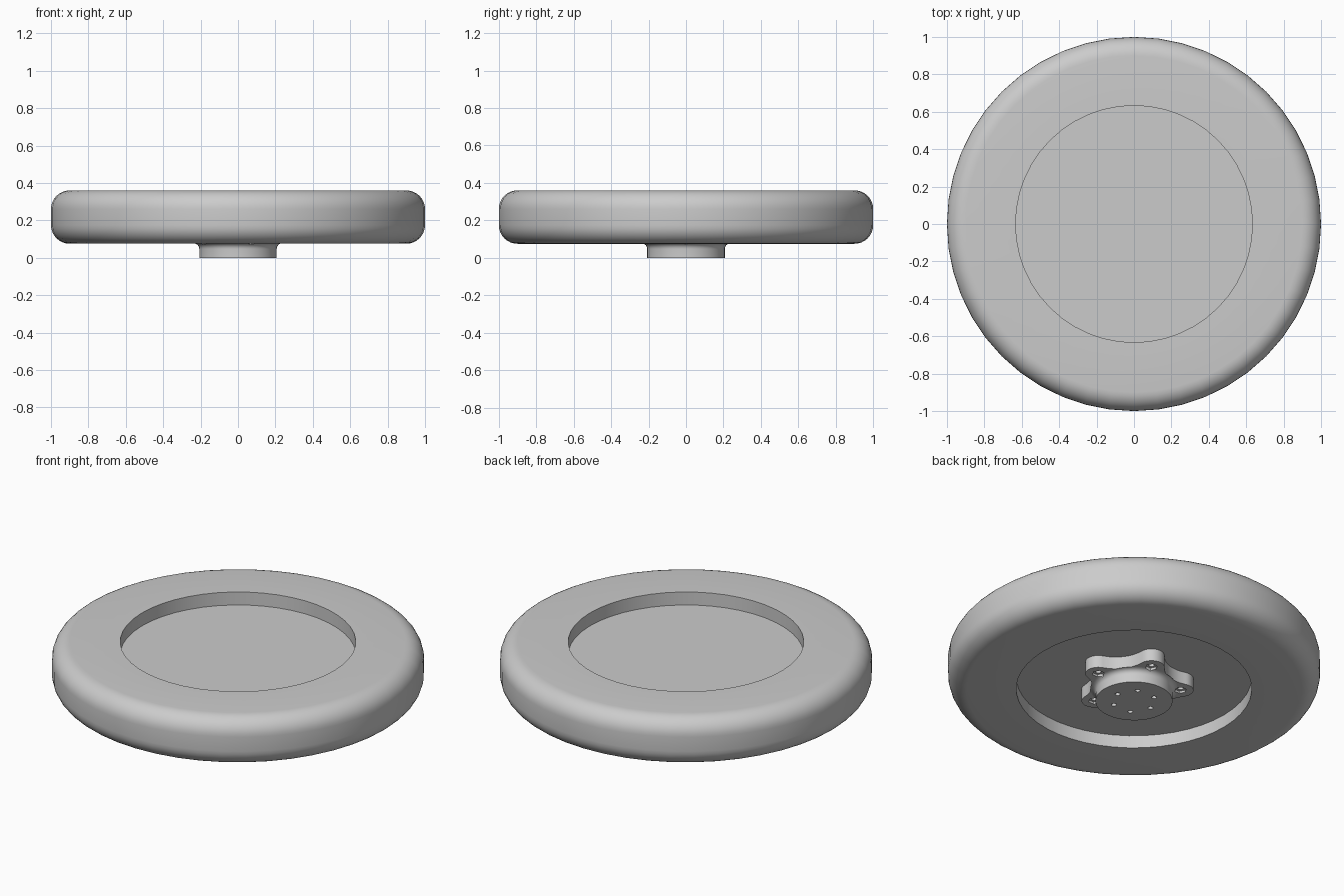
import bpy, bmesh
from math import pi, sin, cos, radians
from mathutils import Vector

cube = bpy.data.objects.get("Cube")
if cube:
    bpy.data.objects.remove(cube, do_unlink=True)

grey = bpy.data.materials.new("plain grey")
grey.use_nodes = True
COLOUR = (0.6, 0.6, 0.6, 1)
grey.diffuse_color = COLOUR
grey.node_tree.nodes["Principled BSDF"].inputs["Base Color"].default_value = COLOUR


def finish(name, bm, smooth=True):
    """Turn a bmesh into a named, coloured object."""
    bmesh.ops.recalc_face_normals(bm, faces=bm.faces[:])
    mesh = bpy.data.meshes.new(name)
    bm.to_mesh(mesh)
    bm.free()
    mesh.materials.append(grey)
    obj = bpy.data.objects.new(name, mesh)
    bpy.context.collection.objects.link(obj)
    if smooth:
        shade(obj)
    return obj


def shade(obj):
    bpy.ops.object.select_all(action='DESELECT')
    obj.select_set(True)
    bpy.context.view_layer.objects.active = obj
    bpy.ops.object.shade_smooth_by_angle(angle=radians(30))


def arc(cx, cy, r, start, end, steps):
    """Points on an arc, angles in degrees."""
    angles = [radians(start + (end - start) * i / steps) for i in range(steps + 1)]
    return [(cx + r * cos(a), cy + r * sin(a)) for a in angles]


def lathe(name, profile, sides, closed=False):
    """Spin an (r, z) profile around z; open profiles get end caps."""
    bm = bmesh.new()
    rings = [[bm.verts.new((r * cos(2 * pi * i / sides), r * sin(2 * pi * i / sides), z))
              for i in range(sides)] for r, z in profile]
    pairs = list(zip(rings, rings[1:]))
    if closed:
        pairs.append((rings[-1], rings[0]))
    else:
        bm.faces.new(rings[0])
        bm.faces.new(rings[-1])
    for a, b in pairs:
        for i in range(sides):
            j = (i + 1) % sides
            bm.faces.new((a[i], a[j], b[j], b[i]))
    return finish(name, bm)


def prism(bm, outline, z0, z1):
    """Add an upright prism with the given outline to bm."""
    low = [bm.verts.new((x, y, z0)) for x, y in outline]
    high = [bm.verts.new((x, y, z1)) for x, y in outline]
    bm.faces.new(low)
    bm.faces.new(high)
    for i in range(len(low)):
        j = (i + 1) % len(low)
        bm.faces.new((low[i], low[j], high[j], high[i]))


def cut(obj, holes):
    """Subtract a list of (x, y, radius, sides, z0, z1) holes from obj."""
    bm = bmesh.new()
    for x, y, r, sides, z0, z1 in holes:
        prism(bm, arc(x, y, r, 0, 360, sides)[:-1], z0, z1)
    cutter = finish(obj.name + "_cutter", bm, smooth=False)
    mod = obj.modifiers.new("holes", 'BOOLEAN')
    mod.operation = 'DIFFERENCE'
    mod.solver = 'EXACT'
    mod.object = cutter
    bpy.context.view_layer.objects.active = obj
    bpy.ops.object.modifier_apply(modifier=mod.name)
    bpy.data.objects.remove(cutter, do_unlink=True)
    shade(obj)


def around(count, radius):
    return [(radius * cos(2 * pi * i / count), radius * sin(2 * pi * i / count))
            for i in range(count)]


# Tyre: rounded ring with a plain bore
BOTTOM, TOP, BORE, ROUND = 0.075, 0.36, 0.633, 0.1
tyre = [(BORE, BOTTOM)] + arc(1 - ROUND, BOTTOM + ROUND, ROUND, -90, 0, 8)
tyre += arc(1 - ROUND, TOP - ROUND, ROUND, 0, 90, 8) + [(BORE, TOP)]
lathe("tyre", tyre, 48, closed=True)

# Web: recessed disc filling the bore
WEB_LOW = 0.15
lathe("web_disc", [(BORE + 0.005, WEB_LOW), (BORE + 0.005, 0.283)], 48)

# Flange: five round lobes joined by hollow arcs
FLANGE_LOW, LOBE_AT, LOBE_R, VALLEY = 0.077, 0.25, 0.07, 0.225
mid, half = LOBE_AT * cos(pi / 5), LOBE_AT * sin(pi / 5)
gap = VALLEY - mid
hollow = (half ** 2 + gap ** 2 - LOBE_R ** 2) / (2 * (LOBE_R - gap))
outline = []
for k in range(5):
    turn = 2 * pi * k / 5
    lobe = Vector((LOBE_AT * cos(turn), LOBE_AT * sin(turn)))
    centre = Vector((cos(turn + pi / 5), sin(turn + pi / 5))) * (VALLEY + hollow)
    across = centre - lobe
    tangent = across.angle_signed(Vector((cos(turn), sin(turn))))
    spread = abs(tangent)
    facing = turn * 180 / pi
    outline += arc(lobe.x, lobe.y, LOBE_R, facing - spread * 180 / pi,
                   facing + spread * 180 / pi, 14)
    # hollow arc runs clockwise back toward the next lobe
    lean = (turn + spread) * 180 / pi + 180
    axis = facing + 36 + 180
    outline += arc(centre.x, centre.y, hollow, lean, 2 * axis - lean, 8)[1:-1]
bm = bmesh.new()
prism(bm, outline, FLANGE_LOW, WEB_LOW + 0.01)
flange = finish("hub_flange", bm)

# Hub: short boss with a fillet flaring into the flange
HUB_R, FILLET = 0.207, 0.03
hub_profile = [(HUB_R, 0)] + arc(HUB_R + FILLET, FLANGE_LOW - FILLET, FILLET, 180, 95, 6)
hub_profile += [(HUB_R, FLANGE_LOW + 0.004), (HUB_R, WEB_LOW)]
hub = lathe("hub_boss", hub_profile, 48)

# Nut pockets and screw holes in the lobes, small holes in the hub face
lobes = around(5, LOBE_AT)
pockets = [(x, y, 0.033, 6, -0.05, 0.09) for x, y in lobes]
screws = [(x, y, 0.016, 16, 0.05, 0.14) for x, y in lobes]
cut(flange, pockets)
cut(flange, screws)
cut(hub, pockets + [(x, y, 0.014, 16, -0.05, 0.06) for x, y in around(6, 0.115)])
